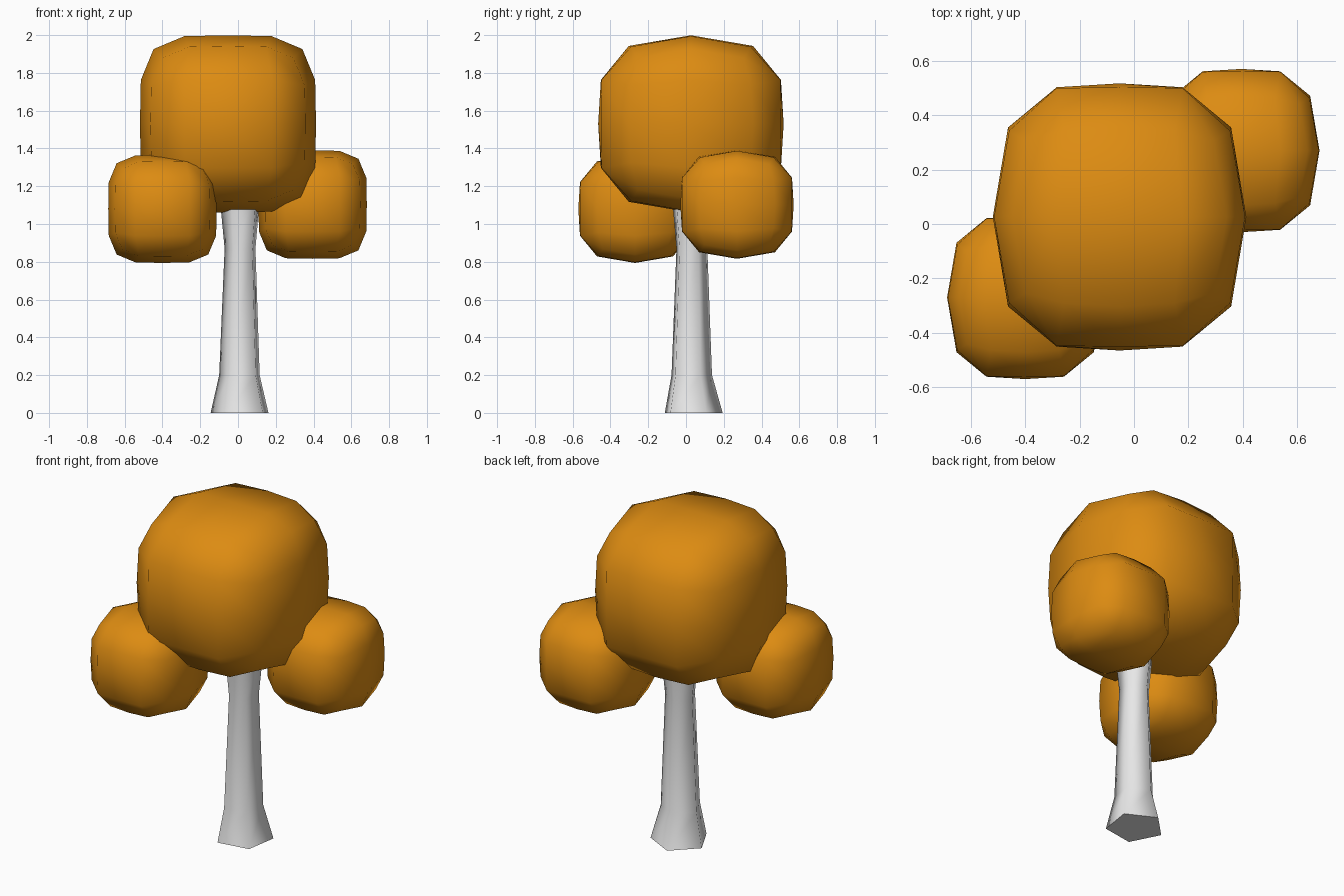
import bpy, bmesh, math

if "Cube" in bpy.data.objects:
    bpy.data.objects.remove(bpy.data.objects["Cube"])


def material(name, color):
    m = bpy.data.materials.new(name)
    m.diffuse_color = (*color, 1)
    m.use_nodes = True
    m.node_tree.nodes["Principled BSDF"].inputs["Base Color"].default_value = m.diffuse_color
    return m


ORANGE = material("autumn orange", (0.72, 0.26, 0.006))
GREY = material("trunk grey", (0.8, 0.8, 0.8))


def finish(bm, name, mat):
    bmesh.ops.recalc_face_normals(bm, faces=bm.faces)
    me = bpy.data.meshes.new(name)
    bm.to_mesh(me)
    bm.free()
    me.materials.append(mat)
    ob = bpy.data.objects.new(name, me)
    bpy.context.collection.objects.link(ob)
    return ob


def leaf_ball(name, center, radii):
    """Rounded box: 4 segments in x and z, 2 in y, bulged by formula."""
    bm = bmesh.new()
    bmesh.ops.create_cube(bm, size=2)
    bmesh.ops.subdivide_edges(bm, edges=bm.edges[:], cuts=3, use_grid_fill=True)
    # drop the in-between loops along y
    loops = [e for e in bm.edges
             if all(abs(abs(v.co.y) - 0.5) < 0.01 for v in e.verts)]
    side = lambda v: max(abs(v.co.x), abs(v.co.z)) > 0.99 and abs(v.co.y) < 0.99
    loops = [e for e in loops if all(side(v) for v in e.verts)]
    bmesh.ops.dissolve_edges(bm, edges=loops, use_verts=True)
    for v in bm.verts:
        a, b, c = v.co
        corner = (a * c) ** 4
        m = max(abs(a), abs(c))
        s = 1 - 0.155 * corner
        y = 0.0
        if abs(b) > 0.9:
            s *= 1 - 0.12 * m ** 4
            y = math.copysign(1 - 0.33 * m ** 3.5 - 0.1 * (a * c) ** 2, b)
        v.co = [o + r * p for o, r, p in zip(center, radii, (a * s, y, c * s))]
    for f in bm.faces:
        f.smooth = True
    return finish(bm, name, ORANGE)


# foliage
leaf_ball("main_crown", (-0.053, 0.026, 1.53), (0.466, 0.491, 0.469))
leaf_ball("left_crown", (-0.40, -0.27, 1.08), (0.287, 0.30, 0.286))
leaf_ball("right_crown", (0.395, 0.27, 1.103), (0.287, 0.30, 0.287))

# five-sided trunk: z, radius, centre x, centre y
profile = [(0, 0.163, 0.016, 0.033), (0.2, 0.114, 0.013, 0.025),
           (0.87, 0.087, 0.015, 0.027), (1.16, 0.115, 0.015, 0.027)]
bm = bmesh.new()
rings = []
for z, r, cx, cy in profile:
    angles = [math.radians(-45 + 72 * i) for i in range(5)]
    rings.append([bm.verts.new((cx + r * math.cos(t), cy + r * math.sin(t), z))
                  for t in angles])
for lo, hi in zip(rings, rings[1:]):
    for i in range(5):
        j = (i + 1) % 5
        bm.faces.new((lo[i], lo[j], hi[j], hi[i])).smooth = True
for ring in (rings[0], rings[-1]):
    cap = bm.faces.new(ring)
    for e in cap.edges:
        e.smooth = False
finish(bm, "trunk", GREY)
